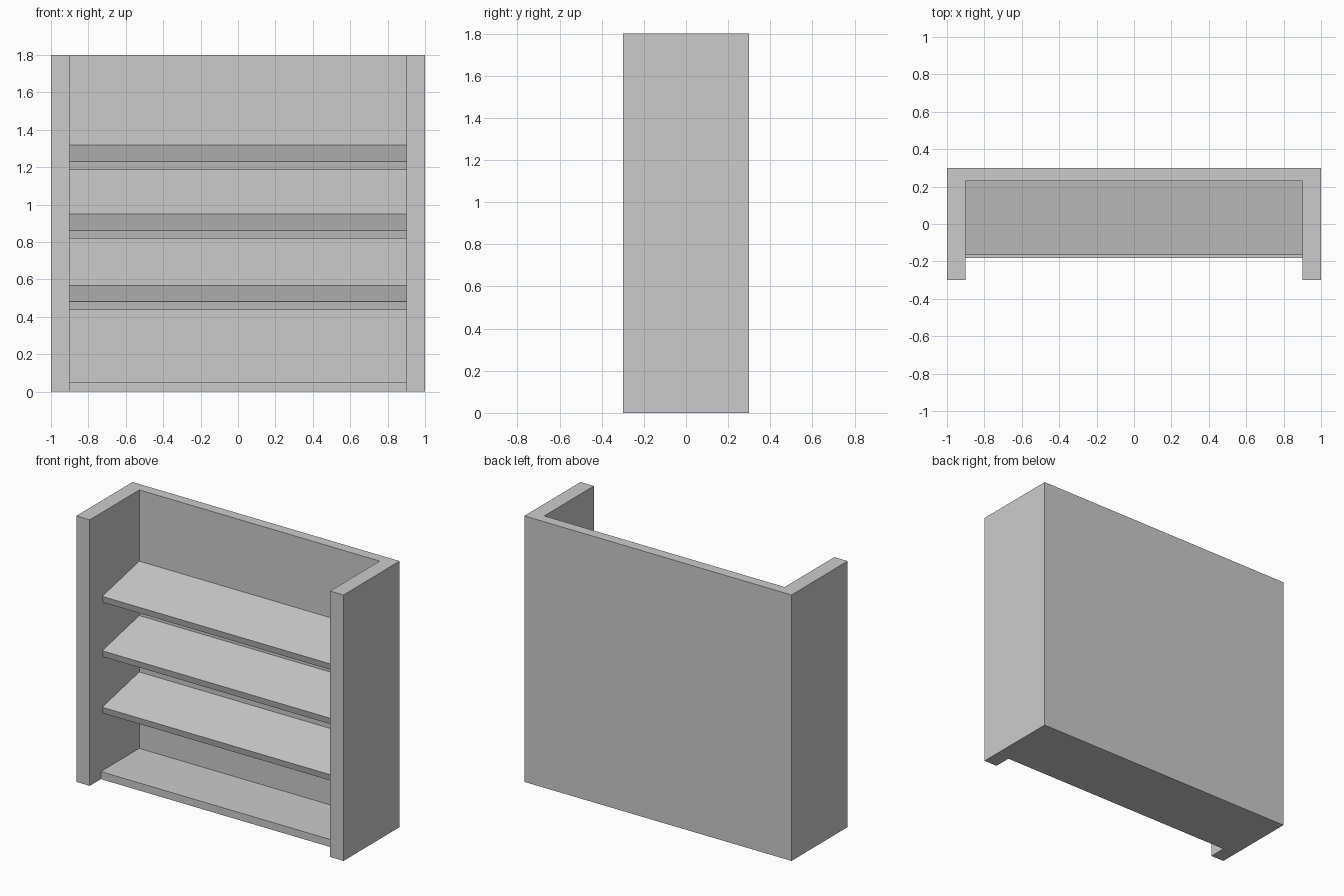
import bpy, bmesh
from mathutils import Vector

if "Cube" in bpy.data.objects:
    bpy.data.objects.remove(bpy.data.objects["Cube"])


def prism(name, profile, direction):
    """Extrude a closed planar outline along a vector."""
    bm = bmesh.new()
    face = bm.faces.new([bm.verts.new(p) for p in profile])
    ext = bmesh.ops.extrude_face_region(bm, geom=[face], use_keep_orig=True)
    verts = [g for g in ext["geom"] if isinstance(g, bmesh.types.BMVert)]
    bmesh.ops.translate(bm, verts=verts, vec=Vector(direction))
    bmesh.ops.recalc_face_normals(bm, faces=bm.faces)
    mesh = bpy.data.meshes.new(name)
    bm.to_mesh(mesh)
    bm.free()
    obj = bpy.data.objects.new(name, mesh)
    bpy.context.collection.objects.link(obj)
    return obj


HALF_IN, BACK_IN = 0.9, 0.23

# U-shaped case: two side walls and the back panel in one piece
u_shape = [(-1, -0.3), (-HALF_IN, -0.3), (-HALF_IN, BACK_IN), (HALF_IN, BACK_IN),
           (HALF_IN, -0.3), (1, -0.3), (1, 0.3), (-1, 0.3)]
prism("case", [(x, y, 0) for x, y in u_shape], (0, 0, 1.8))

# Flat bottom board
board = [(-0.181, 0), (BACK_IN, 0), (BACK_IN, 0.051), (-0.181, 0.051)]
prism("bottom_board", [(-HALF_IN, y, z) for y, z in board], (2 * HALF_IN, 0, 0))

# Three shelves sloping down to the front
slope = [(BACK_IN, 0), (-0.166, -0.087), (-0.156, -0.132), (BACK_IN, -0.047)]
for i, top in enumerate((0.568, 0.95, 1.318)):
    prism(f"sloped_shelf_{i + 1}", [(-HALF_IN, y, top + z) for y, z in slope],
          (2 * HALF_IN, 0, 0))
